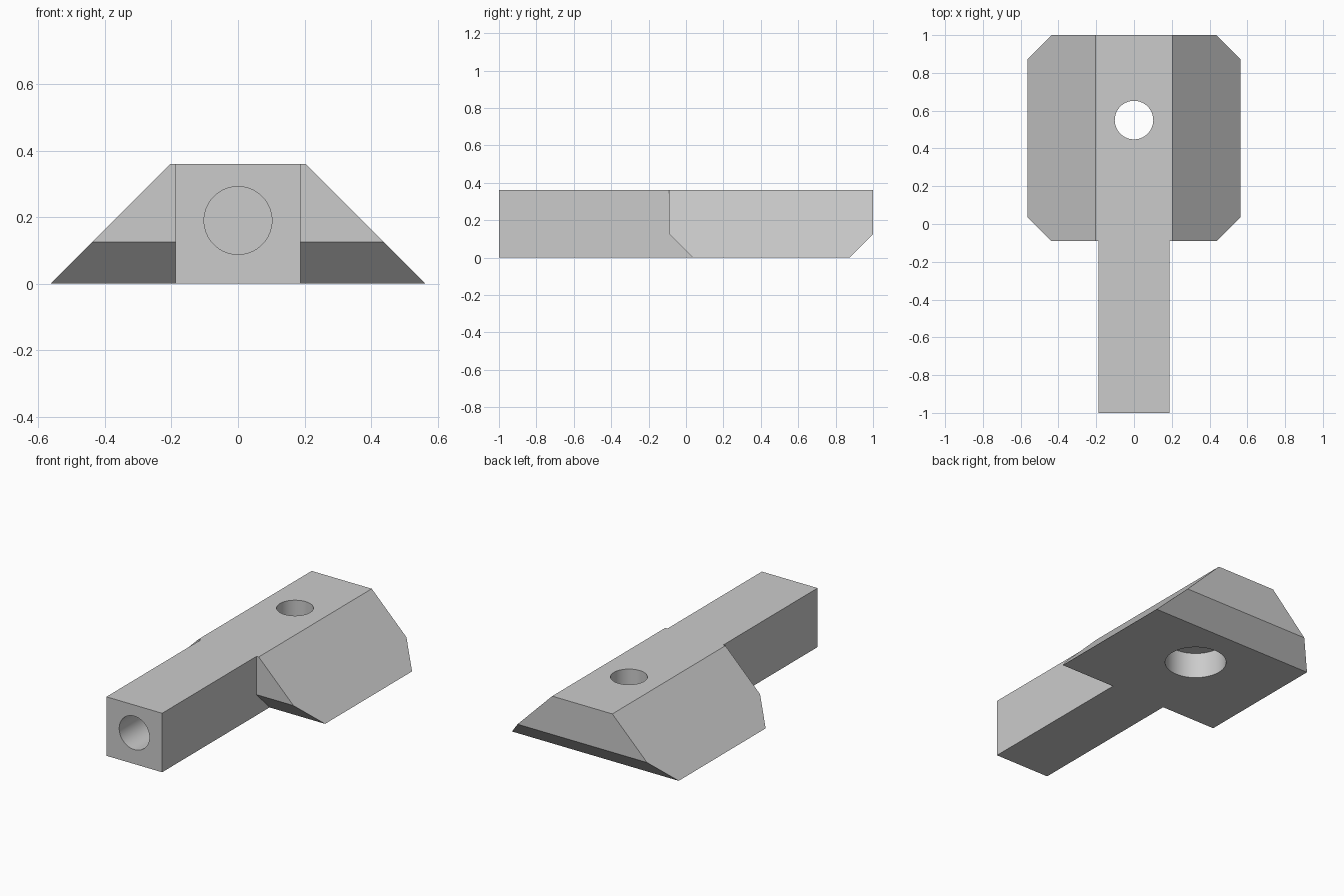
import bpy
import bmesh
from math import pi

cube = bpy.data.objects.get("Cube")
if cube:
    bpy.data.objects.remove(cube, do_unlink=True)

grey = bpy.data.materials.new("plain grey")
grey.use_nodes = True
grey.diffuse_color = (0.6, 0.6, 0.6, 1)
grey.node_tree.nodes["Principled BSDF"].inputs["Base Color"].default_value = (0.6, 0.6, 0.6, 1)

HEIGHT = 0.36
FRONT, BACK = -0.09, 1.0


def prism(name, profile, start, end):
    """Extrude an x-z profile along y."""
    bm = bmesh.new()
    face = bm.faces.new([bm.verts.new((x, start, z)) for x, z in profile])
    new = bmesh.ops.extrude_face_region(bm, geom=[face])["geom"]
    verts = [v for v in new if isinstance(v, bmesh.types.BMVert)]
    bmesh.ops.translate(bm, verts=verts, vec=(0, end - start, 0))
    bmesh.ops.recalc_face_normals(bm, faces=bm.faces)
    mesh = bpy.data.meshes.new(name)
    bm.to_mesh(mesh)
    bm.free()
    obj = bpy.data.objects.new(name, mesh)
    bpy.context.collection.objects.link(obj)
    obj.data.materials.append(grey)
    return obj


def cylinder(name, radius, depth, location, rotation=(0, 0, 0)):
    bpy.ops.mesh.primitive_cylinder_add(vertices=64, radius=radius, depth=depth,
                                        location=location, rotation=rotation)
    obj = bpy.context.object
    obj.name = name
    obj.data.materials.append(grey)
    return obj


def combine(target, tool, operation):
    """Apply a boolean and discard the tool."""
    mod = target.modifiers.new(operation, 'BOOLEAN')
    mod.operation, mod.object, mod.solver = operation, tool, 'EXACT'
    bpy.context.view_layer.objects.active = target
    bpy.ops.object.modifier_apply(modifier=mod.name)
    bpy.data.objects.remove(tool, do_unlink=True)


# Sloped head, with its lower front and back edges chamfered
head = prism("wedge_block", [(-0.563, 0), (0.563, 0), (0.203, HEIGHT), (-0.203, HEIGHT)], FRONT, BACK)
bm = bmesh.new()
bm.from_mesh(head.data)
for y, direction in ((FRONT + 0.126, -1), (BACK - 0.126, 1)):
    cut = bmesh.ops.bisect_plane(bm, geom=bm.verts[:] + bm.edges[:] + bm.faces[:],
                                 plane_co=(0, y, 0), plane_no=(0, direction, -1), clear_outer=True)
    rim = [e for e in cut["geom_cut"] if isinstance(e, bmesh.types.BMEdge)]
    bmesh.ops.contextual_create(bm, geom=rim, mat_nr=0)
bmesh.ops.recalc_face_normals(bm, faces=bm.faces)
bm.to_mesh(head.data)
bm.free()

# Square stem running forward from the head
stem = prism("stem", [(-0.188, 0), (0.188, 0), (0.188, HEIGHT), (-0.188, HEIGHT)], -1, 0.3)
combine(head, stem, 'UNION')

# Bolt hole with a wide recess beneath, and a blind bore in the stem end
combine(head, cylinder("bolt_hole", 0.102, 1, (0, 0.55, 0.2)), 'DIFFERENCE')
combine(head, cylinder("bolt_recess", 0.175, 0.32, (0, 0.55, 0)), 'DIFFERENCE')
combine(head, cylinder("stem_bore", 0.102, 2, (0, -1, 0.19), (pi / 2, 0, 0)), 'DIFFERENCE')

bpy.ops.object.select_all(action='DESELECT')
head.select_set(True)
bpy.context.view_layer.objects.active = head
bpy.ops.object.shade_smooth_by_angle(angle=pi / 6)
